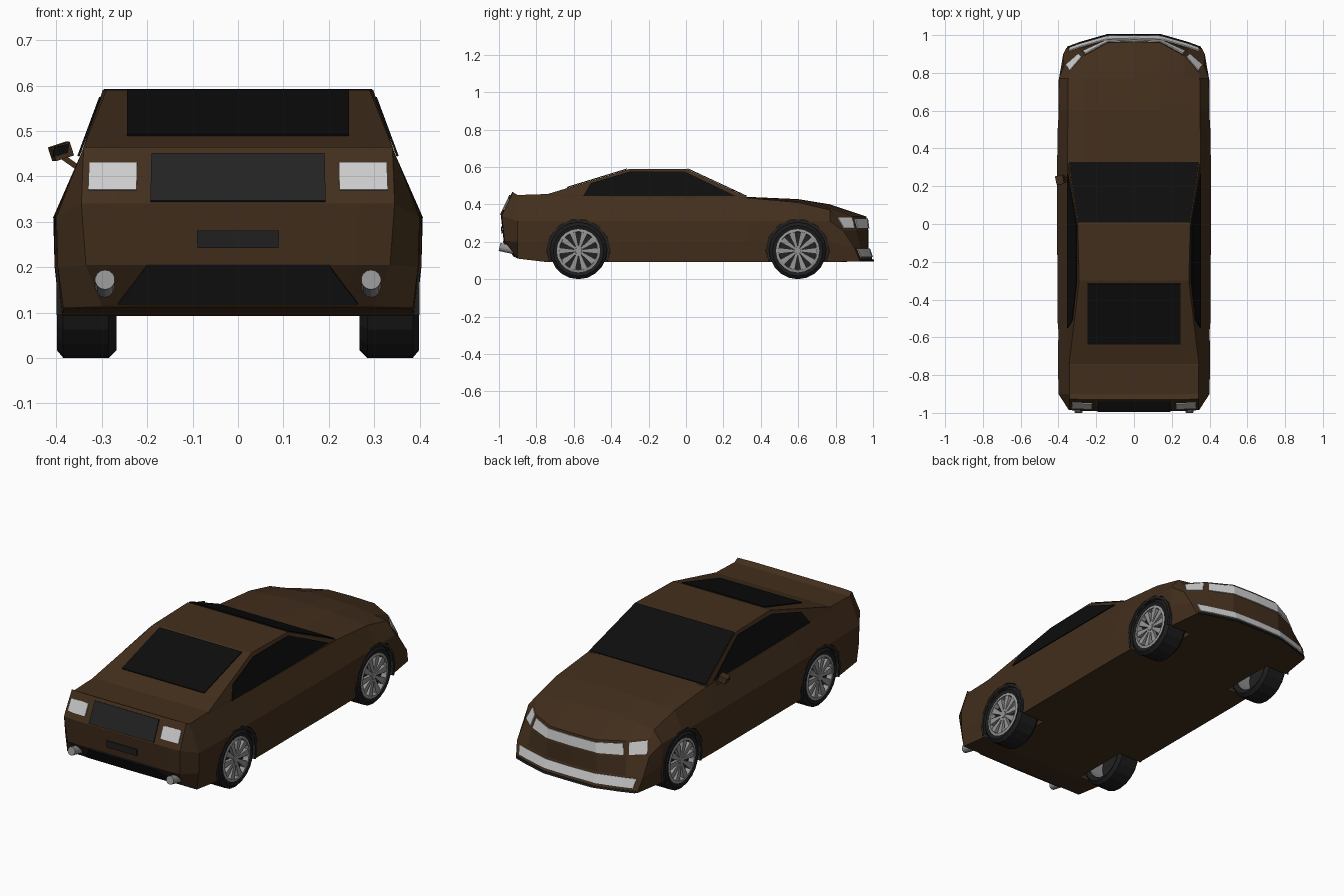
import bpy, bmesh, math
from mathutils import Vector

if "Cube" in bpy.data.objects:
    bpy.data.objects.remove(bpy.data.objects["Cube"])


def material(name, r, g, b):
    m = bpy.data.materials.new(name)
    m.diffuse_color = (r, g, b, 1)
    m.use_nodes = True
    m.node_tree.nodes["Principled BSDF"].inputs["Base Color"].default_value = m.diffuse_color
    return m


PAINT = material("brown_paint", .055, .028, .012)
GLASS = material("dark_glass", .004, .004, .004)
DARK = material("dark_trim", .016, .016, .016)
RUBBER = material("rubber", .012, .012, .012)
LAMP = material("lamp", .62, .62, .62)
METAL = material("metal", .3, .3, .3)


def build(name, polys, mat, mirror=False, thick=0):
    """Object from polygons given as corner points, welded together."""
    if mirror:
        polys = polys + [[(-x, y, z) for x, y, z in p] for p in polys]
    bm = bmesh.new()
    for p in polys:
        bm.faces.new([bm.verts.new(c) for c in p])
    bmesh.ops.remove_doubles(bm, verts=bm.verts, dist=1e-4)
    bmesh.ops.dissolve_degenerate(bm, edges=bm.edges, dist=1e-5)
    bmesh.ops.recalc_face_normals(bm, faces=bm.faces)
    me = bpy.data.meshes.new(name)
    bm.to_mesh(me)
    bm.free()
    me.materials.append(mat)
    ob = bpy.data.objects.new(name, me)
    bpy.context.collection.objects.link(ob)
    if thick:
        s = ob.modifiers.new("thickness", "SOLIDIFY")
        s.thickness, s.offset = thick, 0
    return ob


def grid(rows):
    return [[a[i], a[i + 1], b[i + 1], b[i]]
            for a, b in zip(rows, rows[1:]) for i in range(len(a) - 1)]


def lathe(name, profile, mat, side, y, z, n=20, a0=0, a1=360):
    """Spin an (r, x) profile around the axle."""
    rows = []
    for k in range(n + 1):
        a = math.radians(a0 + (a1 - a0) * k / n)
        rows.append([(side * x, y + r * math.cos(a), z + r * math.sin(a)) for r, x in profile])
    return build(name, grid(rows), mat)


# Body: stations (y, centre z, shoulder width, shoulder z, belt width, sill z)
F = (0, .4, .77, 1)
STATIONS = [(-.90, .45, .342, .45, .40, .11), (-.75, .455, .342, .455, .402, .092),
            (-.40, .44, .35, .44, .406, .092), (.33, .44, .352, .435, .407, .092),
            (.60, .428, .35, .41, .402, .092), (.77, .40, .348, .37, .397, .092)]
# End caps: rows of (width, z, y at each column from centre to corner)
REAR = [(.34, .465, (-.93, -.93, -.93, -.925)), (.345, .34, (-.99, -.99, -.99, -.985)),
        (.335, .205, (-.975, -.975, -.975, -.97)), (.30, .115, (-.91, -.91, -.91, -.905))]
NOSE = [(.345, .335, (.965, .96, .89, .795)), (.37, .26, (.975, .97, .91, .84)),
        (.375, .17, (.975, .97, .93, .90)), (.36, .095, (1.0, .998, .96, .93))]


def station_ring(y, zt, ws, zs, wb, ze):
    w = wb - .015
    return ([(f * ws, y, zt + (zs - zt) * f * f) for f in F]
            + [(wb, y, .31), (wb - .003, y, .2)] + [(f * w, y, ze) for f in F[::-1]])


def cap_rows(cap):
    return [[(f * w, y, z) for f, y in zip(F, ys)] for w, z, ys in cap]


def cap_ring(cap):
    r = cap_rows(cap)
    return r[0] + [r[1][3], r[2][3]] + r[3][::-1]


rings = [cap_ring(REAR)] + [station_ring(*s) for s in STATIONS] + [cap_ring(NOSE)]
body = build("body", grid(rings) + grid(cap_rows(REAR)) + grid(cap_rows(NOSE)), PAINT, mirror=True)

# Wheel arch cut-outs
AXLES = {"rear": -.575, "front": .597}
WZ = .152
for end, y in AXLES.items():
    for s in (-1, 1):
        cut = lathe("arch_cutter", [(0, .255), (.17, .255), (.17, .5), (0, .5)], DARK, s, y, WZ, 14)
        cut.hide_render = True
        m = body.modifiers.new("arch", "BOOLEAN")
        m.operation, m.object, m.solver = "DIFFERENCE", cut, "EXACT"
        bpy.context.view_layer.objects.active = body
        bpy.ops.object.modifier_apply(modifier="arch")
        bpy.data.objects.remove(cut)

# Cabin
base = [(.35, .33, .437), (.345, -.75, .452), (.345, -.75, .42), (.35, .33, .42)]
tf, tr = (.298, 0, .59), (.29, -.3, .59)


def mx(p):
    return (-p[0], p[1], p[2])


side = [[base[0], base[1], tr, tf], [base[0], base[1], base[2], base[3]]]
spans = [[a, b, mx(b), mx(a)] for a, b in
         ((base[0], tf), (tf, tr), (tr, base[1]), (base[1], base[2]), (base[2], base[3]), (base[3], base[0]))]
build("cabin", side + [[mx(p) for p in f] for f in side] + spans, PAINT)


# Windows
def panel(name, pts, mat, lift=.004):
    v = [Vector(p) for p in pts]
    n = (v[1] - v[0]).cross(v[2] - v[0]).normalized()
    c = sum(v, Vector()) / len(v)
    if n.dot(c - Vector((0, -.15, .4))) < 0:
        n = -n
    return build(name, [[tuple(p + n * lift) for p in v]], mat, thick=.005)


panel("windshield", [(-.345, .325, .439), (.345, .325, .439), (.295, .006, .587), (-.295, .006, .587)], GLASS)
panel("rear_window", [(-.245, -.635, .487), (.245, -.635, .487), (.245, -.315, .585), (-.245, -.315, .585)], GLASS)
for s in (-1, 1):
    panel("side_window", [(s * (.35 - (z - .437) * .37), y, z) for y, z in
          ((-.55, .443), (-.51, .51), (-.3, .573), (-.005, .573), (.265, .443))], GLASS)


# Panels lying on the end caps
def cap_point(cap, f, v, lift):
    i = min(int(v), 2)
    j = 0 if abs(f) < .4 else 1 if abs(f) < .77 else 2
    t, u = v - i, (abs(f) - F[j]) / (F[j + 1] - F[j])
    ends = [Vector((w * f, ys[j] + (ys[j + 1] - ys[j]) * u, z)) for w, z, ys in cap[i:i + 2]]
    p = ends[0].lerp(ends[1], t)
    return (p.x, p.y + lift, p.z)


def patch(name, cap, fs, v0, v1, mat, k=1):
    lift = -.004 if cap is REAR else .004
    rows = [[cap_point(cap, f * q, v, lift) for f in fs] for v, q in ((v0, 1), (v1, k))]
    build(name, grid(rows), mat, thick=.006)


patch("rear_centre_panel", REAR, (-.56, 0, .56), .12, .96, DARK)
patch("rear_plate", REAR, (-.265, 0, .265), 1.44, 1.72, DARK)
patch("rear_diffuser", REAR, (-.6, 0, .6), 2.02, 2.95, RUBBER, 1.46)
patch("grille", NOSE, (-.74, -.4, 0, .4, .74), .15, .85, LAMP)
patch("lower_intake", NOSE, (-.93, -.77, -.4, 0, .4, .77, .93), 2.1, 2.7, LAMP)
patch("front_lip", NOSE, (-.98, -.77, -.4, 0, .4, .77, .98), 2.86, 3, RUBBER)
for s in (-1, 1):
    patch("tail_light", REAR, (s * .65, s * .96), .28, .76, LAMP)
    patch("headlight", NOSE, (s * .8, s * .98), .1, .85, LAMP)

# Exhaust pipes
for s in (-1, 1):
    bpy.ops.mesh.primitive_cylinder_add(vertices=14, radius=.022, depth=.09, location=(s * .293, -.953, .163),
                                        rotation=(math.radians(78), 0, 0))
    bpy.context.object.name = "exhaust_pipe"
    bpy.context.object.data.materials.append(METAL)

# Wheels
TYRE = [(.113, .28), (.135, .268), (.152, .285), (.152, .385), (.135, .399), (.116, .394)]
RIM = [(.112, .28), (.116, .394), (.103, .397), (.1, .368)]
for end, y in AXLES.items():
    for s in (-1, 1):
        lathe(end + "_tyre", TYRE, RUBBER, s, y, WZ)
        lathe(end + "_rim", RIM, METAL, s, y, WZ)
        lathe(end + "_brake_disc", [(0, .362), (.108, .362)], DARK, s, y, WZ)
        lathe(end + "_hub", [(0, .394), (.018, .394), (.024, .365)], METAL, s, y, WZ, 10)
        lathe(end + "_arch_liner", [(0, .257), (.168, .257), (.168, .4), (.153, .4)],
              DARK, s, y, WZ, 10, -20, 200)
        spokes = []
        for k in range(10):
            a = k * math.tau / 10
            rows = []
            for r, h, x in ((.015, .006, .39), (.104, .017, .393)):
                rows.append([(s * (x - dx), y + r * math.cos(a) - t * math.sin(a),
                              WZ + r * math.sin(a) + t * math.cos(a))
                             for t, dx in ((-h, .02), (-h, 0), (h, 0), (h, .02))])
            spokes += grid(rows)
        build(end + "_spokes", spokes, METAL)

# Door mirror on one side only
bpy.ops.mesh.primitive_cube_add(size=1, location=(-.39, .235, .455), rotation=(0, math.radians(-18), .2))
mirror = bpy.context.object
mirror.name, mirror.scale = "door_mirror", (.042, .045, .032)
mirror.data.materials.append(PAINT)
bpy.ops.mesh.primitive_cube_add(size=1, location=(-.368, .24, .43), rotation=(0, math.radians(35), 0))
arm = bpy.context.object
arm.name, arm.scale = "mirror_arm", (.045, .02, .012)
arm.data.materials.append(PAINT)
panel("mirror_glass", [(-.408, .208, .442), (-.375, .215, .452), (-.372, .215, .472), (-.405, .208, .464)], GLASS, 0)
